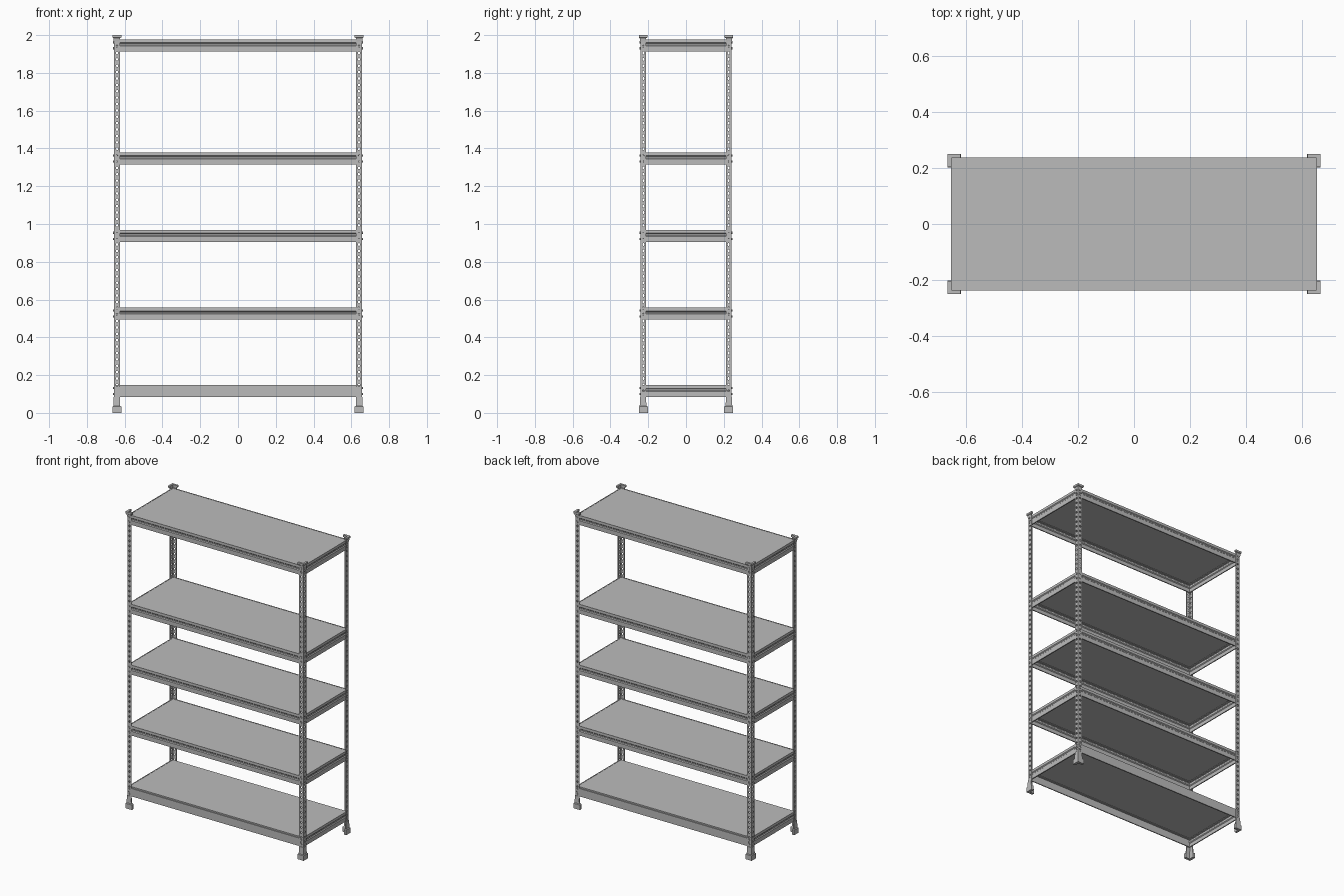
import bpy, bmesh, math
from mathutils import Matrix, Vector

if "Cube" in bpy.data.objects:
    bpy.data.objects.remove(bpy.data.objects["Cube"])

steel = bpy.data.materials.new("grey steel")
steel.diffuse_color = (0.5, 0.5, 0.5, 1)
steel.use_nodes = True
steel.node_tree.nodes["Principled BSDF"].inputs["Base Color"].default_value = steel.diffuse_color

PX, PY = 0.657, 0.242          # outer corner of the posts
CORNERS = [(sx, sy) for sx in (-1, 1) for sy in (-1, 1)]
SHELVES = [0.148, 0.558, 0.969, 1.379, 1.978]   # top of each shelf


def finish(bm, name, thickness=0):
    bmesh.ops.recalc_face_normals(bm, faces=bm.faces)
    mesh = bpy.data.meshes.new(name)
    bm.to_mesh(mesh)
    bm.free()
    mesh.materials.append(steel)
    ob = bpy.data.objects.new(name, mesh)
    bpy.context.collection.objects.link(ob)
    if thickness:
        mod = ob.modifiers.new("sheet", 'SOLIDIFY')
        mod.thickness = thickness
        mod.offset = 0
    return ob


def add_box(bm, center, size):
    m = Matrix.Translation(center) @ Matrix.Diagonal((*size, 1))
    bmesh.ops.create_cube(bm, size=1, matrix=m)


# Angle post: two flanges of repeated cells, each with an oval hole
def post(sx, sy):
    bm = bmesh.new()
    width, z0, z1, count = 0.029, 0.03, 1.99, 58
    pitch = (z1 - z0) / count
    x, y = PX - 0.002, PY - 0.002
    for along_x in (True, False):
        def vert(u, z):
            if along_x:
                return bm.verts.new((sx * (x - u), sy * y, z))
            return bm.verts.new((sx * x, sy * (y - u), z))
        for i in range(count):
            zc = z0 + (i + 0.5) * pitch
            outer, inner = [], []
            for k in range(8):
                c, s = math.cos(k * math.pi / 4), math.sin(k * math.pi / 4)
                outer.append(vert(width / 2 * (1 + round(c)), zc + pitch / 2 * round(s)))
                inner.append(vert(width / 2 + 0.0055 * c, zc + 0.008 * s))
            for k in range(8):
                n = (k + 1) % 8
                bm.faces.new((outer[k], outer[n], inner[n], inner[k]))
    bmesh.ops.remove_doubles(bm, verts=bm.verts, dist=1e-5)
    finish(bm, "post", 0.004)


# L-shaped fitting lofted through rings of (height, offset from post, leg, thickness)
def corner_fitting(name, sx, sy, rings):
    bm = bmesh.new()
    loops = []
    for z, out, leg, t in rings:
        pts = [(0, 0), (leg, 0), (leg, t), (t, t), (t, leg), (0, leg)]
        loops.append([bm.verts.new((sx * (PX + out - a), sy * (PY + out - b), z))
                      for a, b in pts])
    for a, b in zip(loops, loops[1:]):
        for k in range(6):
            n = (k + 1) % 6
            bm.faces.new((a[k], a[n], b[n], b[k]))
    bm.faces.new(loops[0])
    bm.faces.new(loops[-1])
    finish(bm, name)


# Folded sheet beam: profile of (inward, height) swept along one side
def beam(name, side, along_x, top, profile):
    bm = bmesh.new()
    rows = []
    for inward, h in profile:
        if along_x:
            ends = [(e * 0.65, side * (0.236 - inward), top + h) for e in (-1, 1)]
        else:
            ends = [(side * (0.651 - inward), e * 0.235, top + h) for e in (-1, 1)]
        rows.append([bm.verts.new(p) for p in ends])
    for a, b in zip(rows, rows[1:]):
        bm.faces.new((a[0], a[1], b[1], b[0]))
    finish(bm, name, 0.003)


FLAT = [(0.006, -0.063), (0, -0.063), (0, -0.012), (0.016, -0.012)]
GROOVED = [(0.006, -0.063), (0, -0.063), (0, -0.036), (0.005, -0.031),
           (0.005, -0.022), (0, -0.017), (0, -0.001), (0.003, -0.001),
           (0.003, -0.012), (0.016, -0.012)]

for sx, sy in CORNERS:
    post(sx, sy)
    corner_fitting("foot", sx, sy, [(0, 0.008, 0.048, 0.017), (0.033, 0.008, 0.048, 0.017),
                                    (0.037, 0.003, 0.036, 0.010), (0.085, 0.001, 0.030, 0.006)])
    corner_fitting("top_cap", sx, sy, [(1.965, 0.001, 0.030, 0.006), (1.984, 0.003, 0.034, 0.009),
                                       (1.988, 0.008, 0.047, 0.014), (2.0, 0.008, 0.047, 0.014)])

for i, top in enumerate(SHELVES):
    for side in (-1, 1):
        beam("long_beam", side, True, top, FLAT if i == 0 else GROOVED)
        beam("end_beam", side, False, top, GROOVED)
    # Shelf panel resting on the beam ledges
    bm = bmesh.new()
    add_box(bm, (0, 0, top - 0.006), (1.294, 0.464, 0.009))
    finish(bm, "shelf_panel")

# Studs that lock the beams to the posts
bm = bmesh.new()
for top in SHELVES:
    for sx, sy in CORNERS:
        for dz in (-0.016, -0.048):
            for pos, axis in (((sx * (PX - 0.0145), sy * PY, top + dz), (0, 1, 0)),
                              ((sx * PX, sy * (PY - 0.0145), top + dz), (1, 0, 0))):
                rot = Vector((0, 0, 1)).rotation_difference(Vector(axis)).to_matrix().to_4x4()
                bmesh.ops.create_cone(bm, cap_ends=True, segments=8, radius1=0.006, radius2=0.006,
                                      depth=0.008, matrix=Matrix.Translation(pos) @ rot)
finish(bm, "studs")
